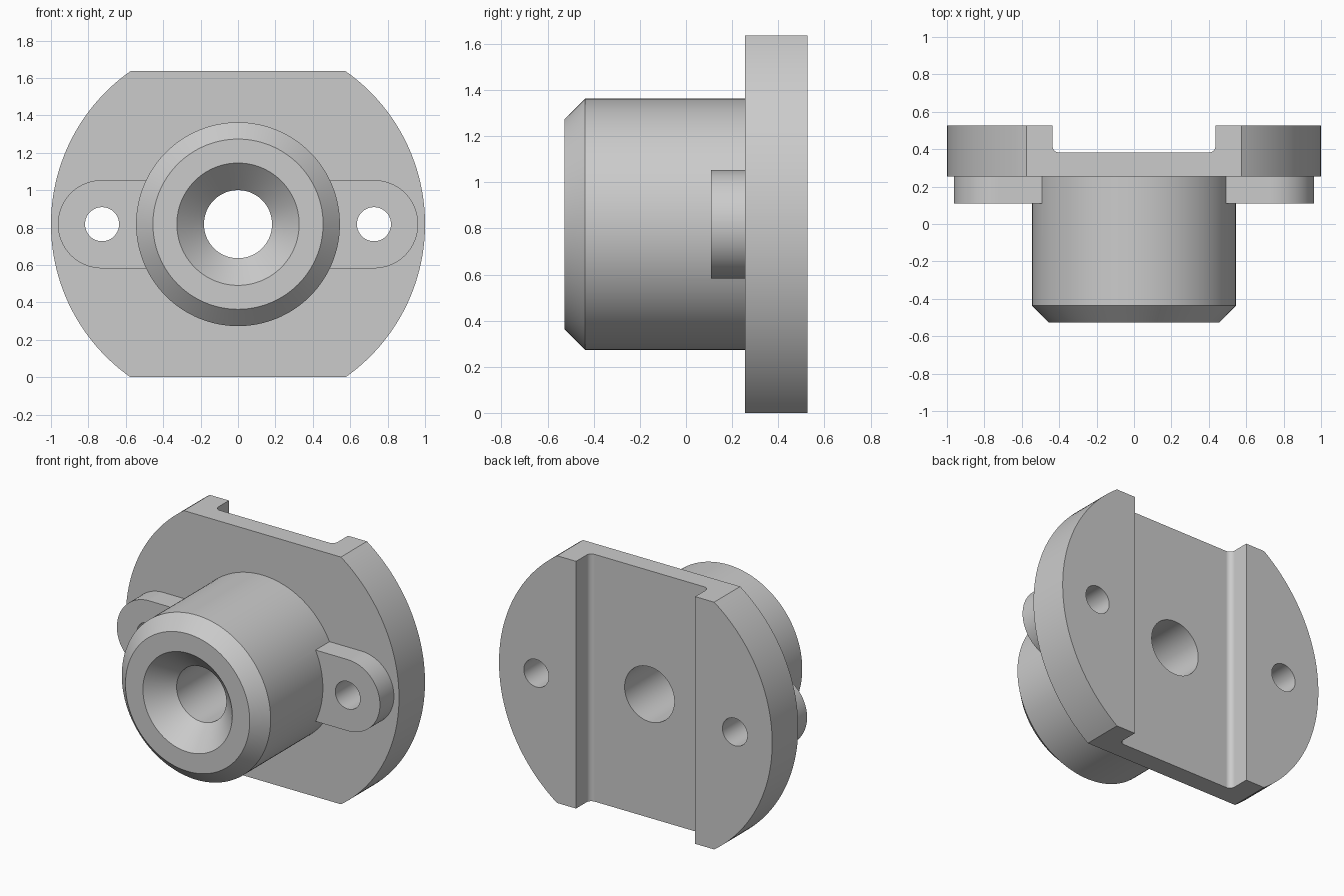
import bpy, bmesh
from math import pi, sin, cos, asin, radians

if "Cube" in bpy.data.objects:
    bpy.data.objects.remove(bpy.data.objects["Cube"])

CZ = 0.818          # height of the main axis
SEG = 128


def make_object(name, bm):
    bmesh.ops.recalc_face_normals(bm, faces=bm.faces)
    mesh = bpy.data.meshes.new(name)
    bm.to_mesh(mesh)
    bm.free()
    obj = bpy.data.objects.new(name, mesh)
    bpy.context.collection.objects.link(obj)
    return obj


def loft(name, rings):
    """Closed solid through matching rings of points."""
    bm = bmesh.new()
    loops = [[bm.verts.new(p) for p in ring] for ring in rings]
    n = len(loops[0])
    for a, b in zip(loops, loops[1:]):
        for i in range(n):
            j = (i + 1) % n
            bm.faces.new((a[i], a[j], b[j], b[i]))
    bm.faces.new(loops[0])
    bm.faces.new(loops[-1])
    return make_object(name, bm)


def lathe(name, profile, x=0.0):
    """Solid of revolution about the y direction from (radius, y) pairs."""
    angles = [2 * pi * i / SEG for i in range(SEG)]
    return loft(name, [[(x + r * cos(a), y, CZ + r * sin(a)) for a in angles]
                       for r, y in profile])


def plate(name, outline, y0, y1):
    """Extrude an (x, z) outline, relative to the axis, along y."""
    return loft(name, [[(x, y, CZ + z) for x, z in outline] for y in (y0, y1)])


def arc(cx, cy, r, a0, a1, n):
    return [(cx + r * cos(a0 + (a1 - a0) * i / n),
             cy + r * sin(a0 + (a1 - a0) * i / n)) for i in range(n + 1)]


def boolean(target, other, operation):
    mod = target.modifiers.new(operation, 'BOOLEAN')
    mod.operation, mod.solver, mod.object = operation, 'EXACT', other
    bpy.context.view_layer.objects.active = target
    bpy.ops.object.modifier_apply(modifier=mod.name)
    bpy.data.objects.remove(other)


# Flange: disc with flat top and bottom
t = asin(CZ)
body = plate("flanged_bushing",
             arc(0, 0, 1, -t, t, 64) + arc(0, 0, 1, pi - t, pi + t, 64),
             0.255, 0.527)

# Chamfered boss and the two rounded ears (one long slot shape through the boss)
boss = lathe("boss", [(0.455, -0.527), (0.545, -0.437), (0.545, 0.3)])
ears = plate("ears", arc(0.727, 0, 0.236, -pi / 2, pi / 2, 48)
             + arc(-0.727, 0, 0.236, pi / 2, 3 * pi / 2, 48), 0.109, 0.31)
boolean(body, boss, 'UNION')
boolean(body, ears, 'UNION')

# Back channel with filleted inner corners
w, floor, f = 0.436, 0.382, 0.036
section = ([(w, 0.7), (-w, 0.7)]
           + arc(-w + f, floor + f, f, pi, 1.5 * pi, 8)
           + arc(w - f, floor + f, f, 1.5 * pi, 2 * pi, 8))
channel = loft("channel_cutter", [[(x, y, z) for x, y in section] for z in (-0.2, 1.9)])
boolean(body, channel, 'DIFFERENCE')

# Countersunk centre bore and the two screw holes
bore = lathe("bore_cutter", [(0.427, -0.627), (0.182, -0.382), (0.182, 0.8)])
boolean(body, bore, 'DIFFERENCE')
for x in (-0.727, 0.727):
    hole = lathe("hole_cutter", [(0.091, -0.1), (0.091, 0.8)], x)
    boolean(body, hole, 'DIFFERENCE')

# Smooth curved walls, crisp edges
body.select_set(True)
bpy.context.view_layer.objects.active = body
bpy.ops.object.shade_smooth_by_angle(angle=radians(30))
weighted = body.modifiers.new("weighted_normals", 'WEIGHTED_NORMAL')
weighted.keep_sharp = True
